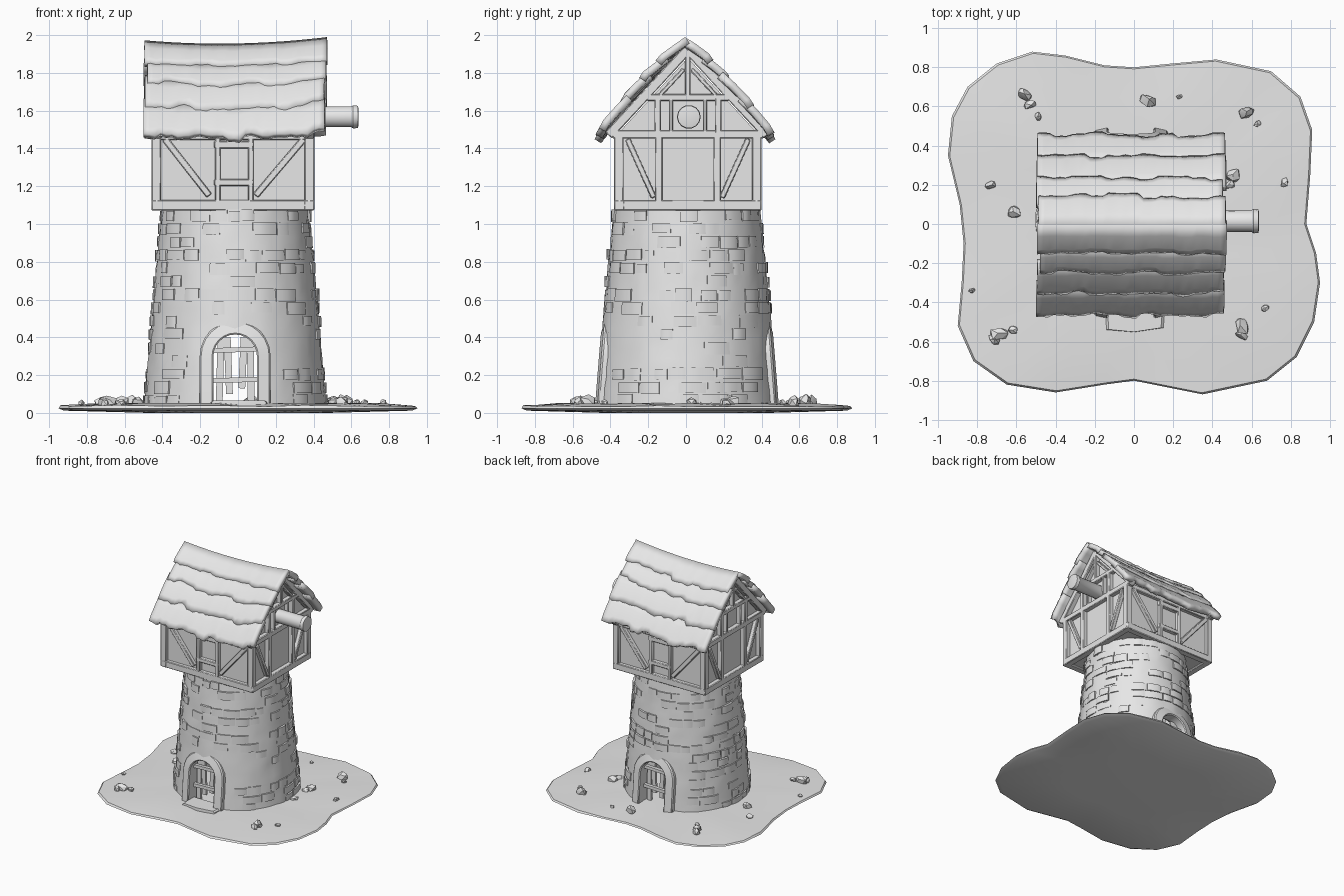
import bpy, bmesh, math, random
from mathutils import Vector, Matrix

if "Cube" in bpy.data.objects:
    bpy.data.objects.remove(bpy.data.objects["Cube"])

random.seed(4)
R = random.uniform
grey = bpy.data.materials.new("plain grey")
grey.diffuse_color = (0.8, 0.8, 0.8, 1)
grey.use_nodes = True
grey.node_tree.nodes["Principled BSDF"].inputs["Base Color"].default_value = grey.diffuse_color
CX, CY = -0.015, 0.005           # tower axis
HX, HY = -0.027, 0.01            # house centre


def finish(name, bm, angle=40, bevel=0, solid=0):
    me = bpy.data.meshes.new(name)
    if not solid:
        bmesh.ops.recalc_face_normals(bm, faces=bm.faces)
    bm.to_mesh(me)
    bm.free()
    me.materials.append(grey)
    ob = bpy.data.objects.new(name, me)
    bpy.context.collection.objects.link(ob)
    if solid:
        m = ob.modifiers.new("thickness", 'SOLIDIFY')
        m.thickness, m.offset = solid, -1
    if bevel:
        m = ob.modifiers.new("soft edges", 'BEVEL')
        m.width, m.segments = bevel, 1
    bpy.ops.object.select_all(action='DESELECT')
    bpy.context.view_layer.objects.active = ob
    ob.select_set(True)
    bpy.ops.object.shade_smooth_by_angle(angle=math.radians(angle))
    return ob


def loft(bm, rings, closed=True):
    """Skin equal-length rings of points; optionally join last to first."""
    vs = [[bm.verts.new(p) for p in r] for r in rings]
    n = len(vs[0])
    for a in range(len(vs) if closed else len(vs) - 1):
        b = (a + 1) % len(vs)
        for i in range(n):
            j = (i + 1) % n
            bm.faces.new((vs[a][i], vs[a][j], vs[b][j], vs[b][i]))
    if not closed:
        bm.faces.new(vs[0])
        bm.faces.new(vs[-1])


def beam(bm, p, q, n, w, d):
    """Timber from p to q, w wide in the wall plane, d deep along n."""
    p, q, n = Vector(p), Vector(q), Vector(n)
    s = n.cross(q - p).normalized() * w / 2
    n = n * d / 2
    loft(bm, [[c - s - n, c + s - n, c + s + n, c - s + n] for c in (p, q)], False)


def radius(z):
    return 0.483 - 0.075 * z - 0.013 * z * z


# --- ground: wavy island slab
outline = [(-.95, .35), (-.93, .55), (-.85, .7), (-.7, .82), (-.52, .88), (-.35, .86), (-.15, .81),
           (0, .8), (.2, .82), (.42, .84), (.7, .78), (.85, .65), (.91, .48), (.9, .25), (.88, 0),
           (.93, -.15), (.95, -.3), (.92, -.5), (.83, -.68), (.68, -.8), (.35, -.87), (.15, -.83),
           (0, -.8), (-.15, -.82), (-.4, -.86), (-.65, -.82), (-.82, -.7), (-.9, -.52),
           (-.88, -.3), (-.87, -.1), (-.89, .1)]
bm = bmesh.new()
rings = []
for s, z, jit in ((.5, 0, 0), (.97, .012, 0), (1, .024, 0), (.99, .037, .004), (.8, .045, .008), (.5, .05, .004)):
    rings.append([(x * s, y * s, z + R(-jit, jit)) for x, y in outline])
loft(bm, rings, False)
finish("ground", bm, 35)

# --- loose rocks
bm = bmesh.new()
for x, y, r in ((-.56, .66, .04), (-.53, .61, .03), (-.49, .55, .022), (.07, .63, .042), (.23, .65, .016),
                (.57, .57, .042), (.63, .51, .02), (.51, .25, .04), (.49, .2, .03), (.77, .21, .025),
                (-.73, .2, .028), (-.61, .06, .038), (-.83, -.34, .016), (-.69, -.56, .045),
                (-.62, -.54, .025), (-.71, -.59, .03), (.55, -.52, .042), (.55, -.57, .03),
                (.67, -.43, .022), (.5, .03, .03)):
    m = Matrix.Translation((x, y, .05 + r * .2)) @ Matrix.Rotation(R(0, 6), 4, 'Z') \
        @ Matrix.Diagonal((1.1, .8, .85, 1))
    for v in bmesh.ops.create_icosphere(bm, subdivisions=1, radius=r, matrix=m)['verts']:
        v.co += Vector((R(-1, 1), R(-1, 1), R(-1, 1))) * r * .2
finish("rocks", bm, 30)

# --- tower: hollow tapering wall with a slightly uneven surface
N = 64
bm = bmesh.new()


def ring(r, z, jit=0):
    return [(CX + (r + R(-jit, jit)) * math.cos(k * math.tau / N),
             CY + (r + R(-jit, jit)) * math.sin(k * math.tau / N), z) for k in range(N)]


zs = [.02 + 1.07 * i / 20 for i in range(21)]
loft(bm, [ring(radius(z), z, .004) for z in zs] + [ring(radius(z) - .1, z) for z in (1.09, .02)])
tower = finish("tower_wall", bm, 50)


def arch_path(r):
    return [(-r, .03), (-r, .17)] + [(-r * math.cos(a), .3 + r * math.sin(a))
            for a in [math.pi * k / 12 for k in range(13)]] + [(r, .17), (r, .03)]


# --- doorway passage, cut front to back through the tower
bm = bmesh.new()
loft(bm, [[(CX + x, y, z) for x, z in arch_path(.13)] for y in (-.7, .7)], False)
cutter = finish("doorway_cutter", bm)
cutter.hide_render = True
bpy.context.view_layer.objects.active = tower
m = tower.modifiers.new("doorway", 'BOOLEAN')
m.operation, m.object, m.solver = 'DIFFERENCE', cutter, 'EXACT'
bpy.ops.object.modifier_move_to_index(modifier=m.name, index=0)
bpy.ops.object.modifier_apply(modifier=m.name)
bpy.data.objects.remove(cutter)

# --- raised tower stones laid in courses
bm = bmesh.new()
rows, h = 15, 1.05 / 15
for row in range(rows):
    a = R(0, .4)
    end = a + math.tau - .1
    while a < end:
        w = R(.14, .34)
        z0, z1 = .03 + row * h + R(0, .012), .03 + (row + 1) * h - R(0, .012)
        mid = a + w / 2
        by_door = abs(math.cos(mid)) < .48 + w / 2 and z0 < .5
        if random.random() < .62 and not by_door:
            out = R(.005, .017)
            sect = []
            for k in range(5):
                t = a + w * k / 4
                o = out * (.55 if k in (0, 4) else 1) + R(-.002, .002)
                sect.append([(CX + r * math.cos(t), CY + r * math.sin(t), z) for r, z in (
                    (radius(z0) - .02, z0), (radius(z0) + o * .7, z0),
                    (radius(z1) + o, z1), (radius(z1) - .02, z1))])
            loft(bm, sect, False)
        a += w + .02
finish("tower_stones", bm, 40)

# --- stone door surrounds and barred gates, front and back
for name, sgn in (("front", 1), ("back", -1)):
    bm = bmesh.new()
    sect = []
    for (xi, zi), (xo, zo) in zip(arch_path(.115), arch_path(.188)):
        sect.append([(CX + sgn * x, CY - sgn * y, z) for x, y, z in (
            (xi, radius(zi) + .008, zi), (xo, radius(zo) - .008, zo), (xo, .36, zo), (xi, .36, zi))])
    loft(bm, sect, False)
    finish(name + "_door_arch", bm, 35, bevel=.008)
    bm = bmesh.new()
    y = CY - sgn * .40
    for z in (.17, .33):
        beam(bm, (CX - .12, y, z), (CX + .12, y, z + .008), (0, 1, 0), .026, .03)
    for x, z0, lean in ((-.085, .04, .01), (-.03, .1, -.012), (.035, .13, .012), (.085, .04, -.005)):
        beam(bm, (CX + x, y + sgn * .02, z0), (CX + x + lean, y + sgn * .02, .40), (0, 1, 0), .036, .02)
    finish(name + "_gate", bm, 30)

bm = bmesh.new()
loft(bm, [[(-.14 * s, -.52 - .02 * s, z), (.0, -.54 - .012 * s, z), (.15 * s, -.53, z), (.16 * s, -.40, z),
           (-.15 * s, -.40, z)] for s, z in ((1, .03), (1, .055), (.92, .066))], False)
finish("door_step", bm, 30)

# --- house core: plaster walls with gable
bm = bmesh.new()
prof = [(-.36, 1.085), (.36, 1.085), (.36, 1.49), (0, 1.88), (-.36, 1.49)]
loft(bm, [[(HX + x, HY + y, z) for y, z in prof] for x in (-.395, .395)], False)
finish("house_walls", bm, 30)


def timber(name, turn, depth, half, beams):
    """Timbers on one wall, given as (u0, z0, u1, z1, width, thickness)."""
    rot = Matrix.Rotation(turn, 3, 'Z')
    bm = bmesh.new()
    for u0, z0, u1, z1, w, d in beams:
        off = -(depth - d / 2)
        p, q = (rot @ Vector((u, off, z)) + Vector((HX, HY, 0)) for u, z in ((u0, z0), (u1, z1)))
        beam(bm, p, q, rot @ Vector((0, -1, 0)), w, d)
    finish(name, bm, 30, bevel=.005)


# --- timber framing on the four walls
for name, turn in (("front", 0), ("back", math.pi)):
    timber(name + "_timbers", turn, .39, .43, [
        (-.432, 1.1, .432, 1.1, .055, .055), (-.43, 1.465, .43, 1.465, .04, .05),
        (-.405, 1.1, -.405, 1.47, .05, .05), (.405, 1.1, .405, 1.47, .05, .05),
        (-.36, 1.45, -.125, 1.15, .035, .035), (.375, 1.45, .12, 1.15, .035, .035),
        (-.1, 1.42, .11, 1.42, .04, .06), (-.1, 1.22, .11, 1.22, .035, .06),
        (-.08, 1.12, -.08, 1.47, .03, .04), (.095, 1.12, .095, 1.47, .03, .04)])
for name, turn in (("right", math.pi / 2), ("left", -math.pi / 2)):
    timber(name + "_timbers", turn, .431, .39, [
        (-.391, 1.1, .391, 1.1, .055, .055), (-.40, 1.475, .40, 1.475, .045, .055),
        (-.365, 1.1, -.365, 1.47, .05, .05), (.365, 1.1, .365, 1.47, .05, .05),
        (-.155, 1.1, -.155, 1.47, .04, .045), (.155, 1.1, .155, 1.47, .04, .045),
        (-.32, 1.45, -.18, 1.14, .03, .035), (.32, 1.45, .18, 1.14, .03, .035),
        # gable
        (-.42, 1.47, .0, 1.925, .05, .055), (.42, 1.47, .0, 1.925, .05, .055),
        (-.22, 1.67, .22, 1.67, .035, .05), (0, 1.67, 0, 1.92, .028, .045),
        (-.15, 1.68, -.02, 1.82, .022, .04), (.15, 1.68, .02, 1.82, .022, .04),
        (-.16, 1.48, -.16, 1.67, .035, .045), (.16, 1.48, .16, 1.67, .035, .045),
        (-.09, 1.48, -.09, 1.67, .02, .04), (.09, 1.48, .09, 1.67, .02, .04)])

# --- round stub sticking out of the right gable
bm = bmesh.new()
loft(bm, [[(x, .015 + r * math.cos(k * math.pi / 7), 1.567 + r * math.sin(k * math.pi / 7))
           for k in range(14)] for x, r in ((.3, .055), (.6, .056), (.61, .063), (.635, .06), (.638, .045))], False)
finish("round_stub", bm, 35)


# --- roof: sagging overlapping shingle rows on each slope
def roof_z(x, t):
    sag = .035 * (x + .1) ** 2 / .33 if x > -.1 else .018 * (x + .1) ** 2 / .16
    return 1.957 + sag - 1.09 * t + .035 * math.sin(math.pi * min(t / .47, 1))


for side, name in ((1, "back"), (-1, "front")):
    bm = bmesh.new()
    for t0, t1 in ((0, .15), (.11, .245), (.2, .355), (.31, .465)):
        x0, x1 = -.49 + R(-.012, .012), .462 + R(-.014, .014)
        nx, grid, drop = 32, [], 0
        for i in range(nx + 1):
            if i % 3 == 0:
                drop = R(-.016, .012)
            x = x0 + (x1 - x0) * i / nx
            col = []
            for f, lift in ((0, -.002), (.4, .01), (.85, .022), (1, .014)):
                t = t0 + (t1 + (drop + R(-.004, .004)) - t0) * f
                z = roof_z(x, t) + lift + R(-.003, .003) * (f > 0)
                col.append(bm.verts.new((x, -.005 + side * t, z)))
            grid.append(col)
        for a, b in zip(grid, grid[1:]):
            for j in range(3):
                q = (a[j], b[j], b[j + 1], a[j + 1])
                bm.faces.new(q if side > 0 else q[::-1])
    finish(name + "_roof_shingles", bm, 45, solid=.04)
